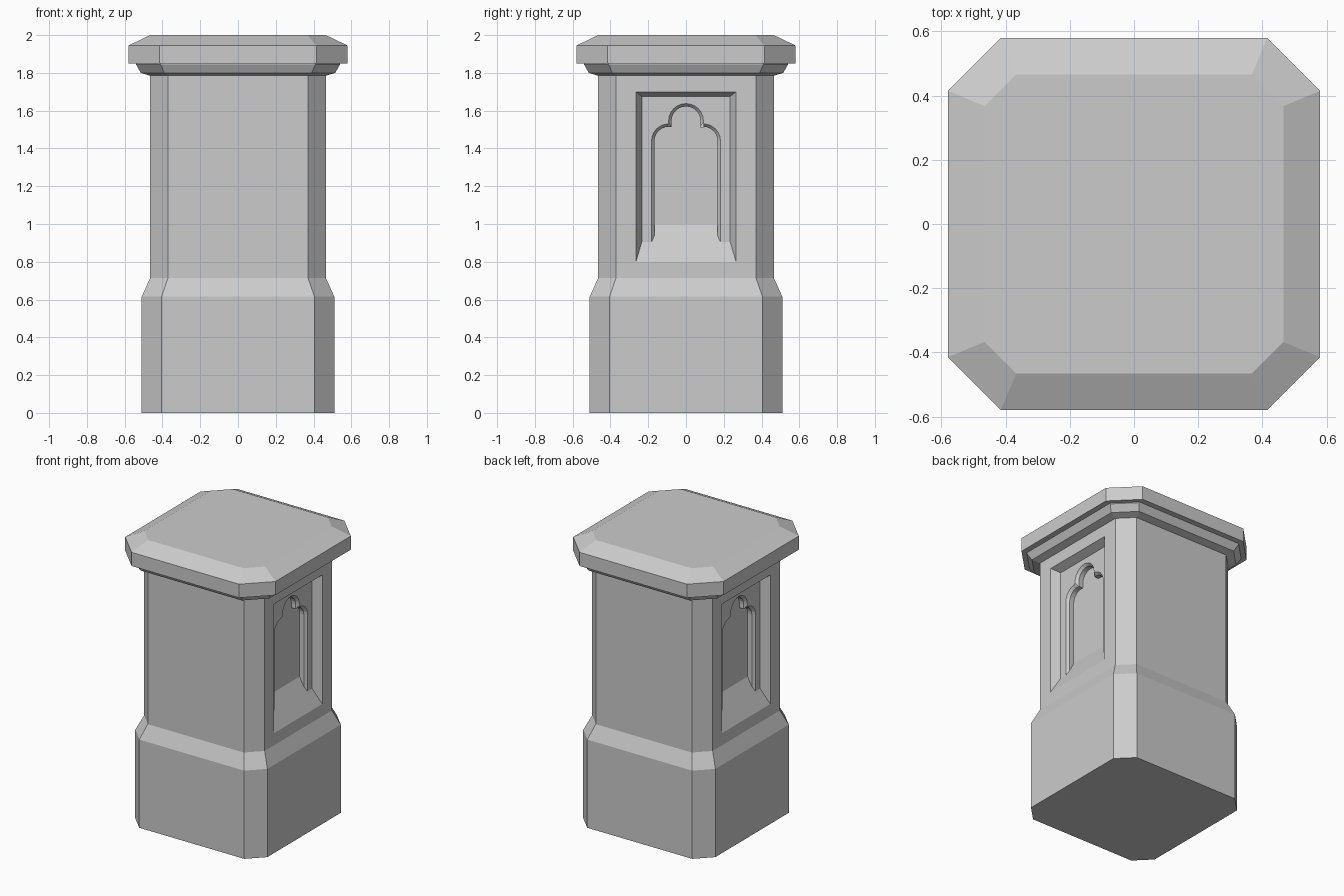
import bpy, bmesh
from math import sin, cos, radians

cube = bpy.data.objects.get("Cube")
if cube:
    bpy.data.objects.remove(cube)

stone = bpy.data.materials.new("grey_stone")
stone.use_nodes = True
GREY = (0.6, 0.6, 0.6, 1)
stone.diffuse_color = GREY
stone.node_tree.nodes["Principled BSDF"].inputs["Base Color"].default_value = GREY


def finish(name, bm):
    bmesh.ops.recalc_face_normals(bm, faces=bm.faces)
    mesh = bpy.data.meshes.new(name)
    bm.to_mesh(mesh)
    bm.free()
    mesh.materials.append(stone)
    obj = bpy.data.objects.new(name, mesh)
    bpy.context.collection.objects.link(obj)
    return obj


def bridge(bm, a, b, closed=True):
    n = len(a)
    for i in range(n if closed else n - 1):
        j = (i + 1) % n
        bm.faces.new((a[i], a[j], b[j], b[i]))


def chamfered_stack(name, rings):
    """Loft square rings with cut corners: (z, half width, half flat side)."""
    bm = bmesh.new()
    loops = []
    for z, h, c in rings:
        outline = [(h, -c), (h, c), (c, h), (-c, h), (-h, c), (-h, -c), (-c, -h), (c, -h)]
        loops.append([bm.verts.new((x, y, z)) for x, y in outline])
    for a, b in zip(loops, loops[1:]):
        bridge(bm, a, b)
    bm.faces.new(loops[0])
    bm.faces.new(loops[-1])
    return finish(name, bm)


# Plinth, shaft and cornice in one stack, with a separate cap stone
FACE = 0.465
body = chamfered_stack("pillar_body", [
    (0, 0.51, 0.405), (0.615, 0.51, 0.405), (0.715, FACE, 0.37), (1.785, FACE, 0.37),
    (1.80, 0.515, 0.39), (1.845, 0.54, 0.41), (1.85, 0.54, 0.41)])
chamfered_stack("cap_stone", [
    (1.85, 0.58, 0.415), (1.945, 0.58, 0.415), (2.0, FACE, 0.367)])

# Niche layout: depths of the panel, the arch bevel and the back
PANEL, BEVEL, BACK = 0.056, 0.074, 0.107


def sill(depth):
    return 0.8 + 1.87 * depth


def rect_outline(half, top, depth):
    return [(-half, sill(depth)), (-half, top), (half, top), (half, sill(depth))]


def trefoil_outline(inset, depth):
    """Three-lobed arch, left foot to right foot."""
    shoulder, lobe = 0.09 - inset, 0.0925 - inset
    left = [(-0.0925 - shoulder, sill(depth))]
    for a in range(180, 89, -15):
        left.append((-0.0925 + shoulder * cos(radians(a)), 1.44 + shoulder * sin(radians(a))))
    if inset:
        left.append((-lobe, 1.44 + shoulder))
    else:
        left.append((-lobe, 1.538))
    for a in range(180, 90, -15):
        left.append((lobe * cos(radians(a)), 1.545 + lobe * sin(radians(a))))
    return left + [(0, 1.545 + lobe)] + [(-y, z) for y, z in reversed(left)]


def niche_cutter(name, side):
    bm = bmesh.new()

    def loop(points, depth):
        return [bm.verts.new((side * (FACE - depth), y, z)) for y, z in points]

    out = -0.02
    mouth = loop(rect_outline(0.265 - out * 0.55, 1.70 - out * 0.45, out), out)
    panel = loop(rect_outline(0.234, 1.675, PANEL), PANEL)
    arch = [loop(trefoil_outline(i, d), d)
            for i, d in ((0, PANEL), (0.0155, BEVEL), (0.0155, BACK))]
    bridge(bm, mouth, panel, closed=False)
    bridge(bm, arch[0], arch[1], closed=False)
    bridge(bm, arch[1], arch[2], closed=False)
    bm.faces.new(mouth)
    bm.faces.new(panel + arch[0][::-1])
    bm.faces.new(arch[2])
    steps = [mouth, panel] + arch
    bm.faces.new([s[0] for s in steps] + [s[-1] for s in reversed(steps)])
    return finish(name, bm)


# Carve a niche into the left and right faces
cutters = [niche_cutter("niche_cutter_left", 1), niche_cutter("niche_cutter_right", -1)]
for cutter in cutters:
    cutter.hide_render = True
    mod = body.modifiers.new("niche", 'BOOLEAN')
    mod.operation = 'DIFFERENCE'
    mod.solver = 'EXACT'
    mod.object = cutter
bpy.context.view_layer.update()
carved = bpy.data.meshes.new_from_object(
    body.evaluated_get(bpy.context.evaluated_depsgraph_get()))
body.modifiers.clear()
body.data = carved
for cutter in cutters:
    bpy.data.objects.remove(cutter)
